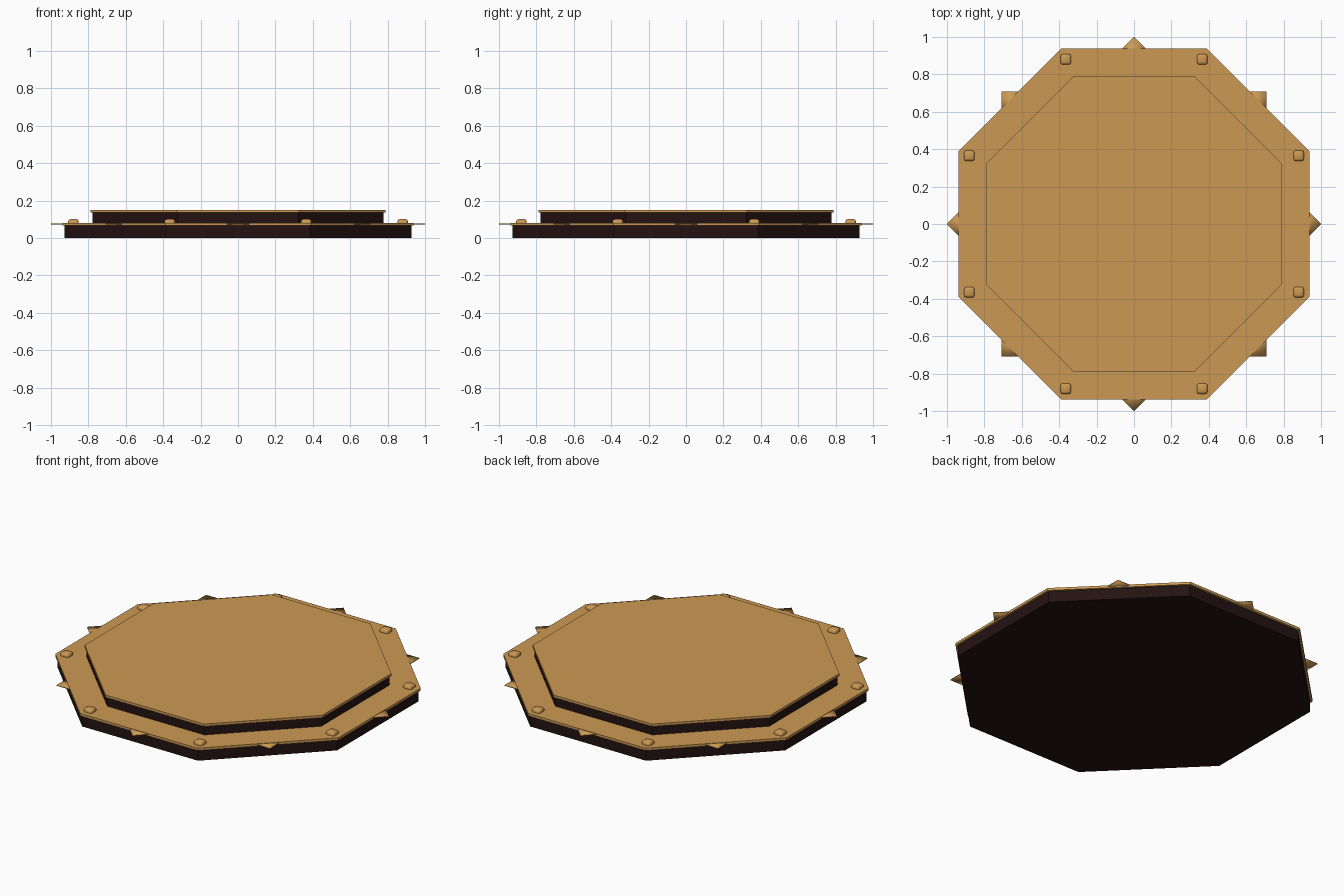
import bpy, bmesh, math
from mathutils import Matrix

if "Cube" in bpy.data.objects:
    bpy.data.objects.remove(bpy.data.objects["Cube"])


def material(name, rgb):
    m = bpy.data.materials.new(name)
    m.diffuse_color = (*rgb, 1)
    m.use_nodes = True
    m.node_tree.nodes["Principled BSDF"].inputs["Base Color"].default_value = m.diffuse_color
    return m


GOLD = material("gold", (0.60, 0.32, 0.088))
DARK = material("dark_wood", (0.018, 0.006, 0.006))


def finish(name, bm, mat, smooth=False):
    mesh = bpy.data.meshes.new(name)
    bm.to_mesh(mesh)
    bm.free()
    mesh.materials.append(mat)
    for p in mesh.polygons:
        p.use_smooth = smooth
    obj = bpy.data.objects.new(name, mesh)
    bpy.context.collection.objects.link(obj)
    return obj


def octagon(name, apothem, z0, z1, mat):
    """Flat-sided octagonal slab between two heights."""
    bm = bmesh.new()
    r = apothem / math.cos(math.pi / 8)
    ring = [bm.verts.new((r * math.cos((i + 0.5) * math.pi / 4),
                          r * math.sin((i + 0.5) * math.pi / 4), z0)) for i in range(8)]
    face = bm.faces.new(ring)
    ext = bmesh.ops.extrude_face_region(bm, geom=[face])
    top = [g for g in ext["geom"] if isinstance(g, bmesh.types.BMVert)]
    bmesh.ops.translate(bm, verts=top, vec=(0, 0, z1 - z0))
    bmesh.ops.recalc_face_normals(bm, faces=bm.faces)
    return finish(name, bm, mat)


def box(name, size, loc, angle, mat, bevel=0.0):
    """Smooth box, turned about z, with optional rounded edges."""
    bm = bmesh.new()
    bmesh.ops.create_cube(bm, size=1)
    bmesh.ops.scale(bm, vec=size, verts=bm.verts)
    if bevel:
        bmesh.ops.bevel(bm, geom=bm.edges[:], offset=bevel, segments=2,
                        profile=0.5, affect='EDGES')
    bmesh.ops.rotate(bm, verts=bm.verts, matrix=Matrix.Rotation(angle, 3, 'Z'))
    obj = finish(name, bm, mat, smooth=True)
    obj.location = loc
    return obj


# Two stepped tiers, each a dark body with a gold cap
octagon("lower_body", 0.927, 0.0, 0.066, DARK)
octagon("lower_cap", 0.939, 0.066, 0.081, GOLD)
octagon("upper_body", 0.778, 0.081, 0.136, DARK)
octagon("upper_cap", 0.788, 0.136, 0.151, GOLD)

for i in range(8):
    # Rounded studs at the corners
    a = (i + 0.5) * math.pi / 4
    box(f"stud_{i}", (0.056, 0.056, 0.036),
        (0.953 * math.cos(a), 0.953 * math.sin(a), 0.083), 0, GOLD, 0.012)
    # Thin pointed plates in the middle of each side
    a = i * math.pi / 4
    half_diag = 0.08
    side = half_diag * math.sqrt(2)
    r = 1.0 - half_diag
    box(f"point_{i}", (side, side, 0.005),
        (r * math.cos(a), r * math.sin(a), 0.076), a + math.pi / 4, GOLD)
